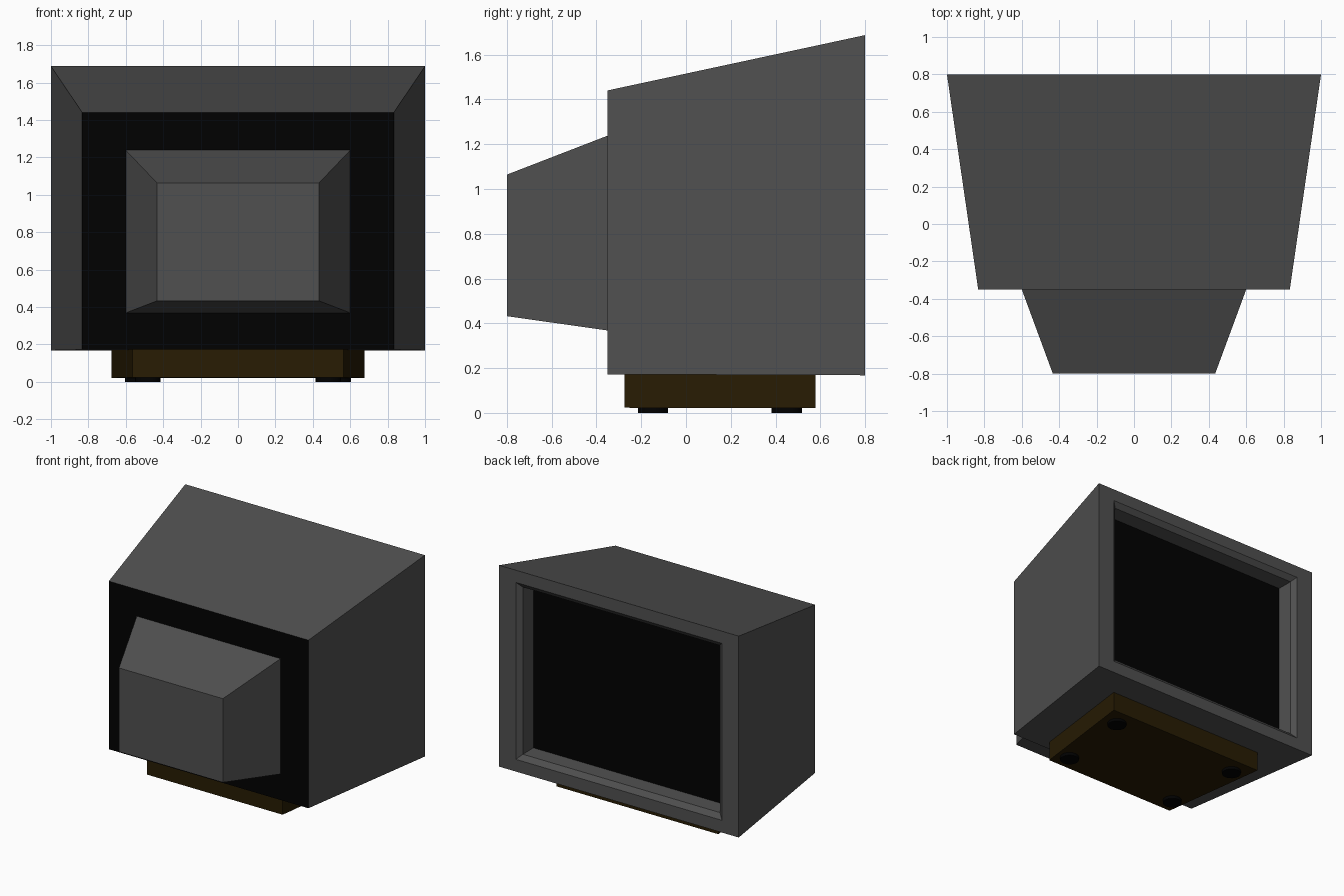
import bpy, bmesh

cube = bpy.data.objects.get("Cube")
if cube:
    bpy.data.objects.remove(cube, do_unlink=True)


def material(name, rgb):
    m = bpy.data.materials.new(name)
    m.use_nodes = True
    m.diffuse_color = (*rgb, 1)
    bsdf = m.node_tree.nodes["Principled BSDF"]
    bsdf.inputs["Base Color"].default_value = (*rgb, 1)
    bsdf.inputs["Roughness"].default_value = 0.8
    return m


GREY = material("dark grey plastic", (0.08, 0.08, 0.08))
BLACK = material("black", (0.0003, 0.0003, 0.0003))
WOOD = material("dark brown", (0.021, 0.0115, 0.001))


def loft(name, rings, mats):
    """Skin rectangular rings (y, half width, bottom, top) and cap both ends."""
    bm = bmesh.new()
    loops = [[bm.verts.new((x, y, z)) for x, z in
              ((-w, lo), (w, lo), (w, hi), (-w, hi))] for y, w, lo, hi in rings]
    for a, b in zip(loops, loops[1:]):
        for i in range(4):
            j = (i + 1) % 4
            bm.faces.new((a[i], a[j], b[j], b[i]))
    bm.faces.new(loops[0])
    bm.faces.new(loops[-1])
    bmesh.ops.recalc_face_normals(bm, faces=bm.faces)
    mesh = bpy.data.meshes.new(name)
    bm.to_mesh(mesh)
    bm.free()
    for m in mats:
        mesh.materials.append(m)
    obj = bpy.data.objects.new(name, mesh)
    bpy.context.collection.objects.link(obj)
    return obj


# Cabinet: tapered shell, flat bezel, chamfered lip, straight recess, screen
rings = [(-0.35, 0.833, 0.172, 1.44), (0.8, 1.0, 0.168, 1.687)]
for inset, depth in ((0, 0), (0.037, 0.03), (0.038, 0.155)):
    rings.append((0.8 - depth, 0.86 - inset, 0.26 + inset, 1.595 - inset))
cabinet = loft("cabinet", rings, [GREY, BLACK])

# Rear panel and screen are the two black caps
caps = (rings[0][0], rings[-1][0])
for face in cabinet.data.polygons:
    ys = [cabinet.data.vertices[v].co.y for v in face.vertices]
    if max(ys) - min(ys) < 0.001 and any(abs(ys[0] - c) < 0.001 for c in caps):
        face.material_index = 1

# Tapered tube housing
loft("tube_housing", [(-0.8, 0.434, 0.432, 1.064), (-0.35, 0.6, 0.368, 1.238)], [GREY])

# Swivel base, let slightly into the cabinet
loft("base", [(-0.275, 0.565, 0.023, 0.175), (0.578, 0.675, 0.021, 0.175)], [WOOD])

# Round feet
for end, x, y in (("front", 0.4825, -0.147), ("back", 0.5375, 0.45)):
    for side, sign in (("left", 1), ("right", -1)):
        bpy.ops.mesh.primitive_cylinder_add(vertices=24, radius=0.0675, depth=0.025,
                                            location=(sign * x, y, 0.0125))
        foot = bpy.context.object
        foot.name = f"{end}_{side}_foot"
        foot.data.materials.append(BLACK)
        bpy.ops.object.shade_smooth_by_angle()
